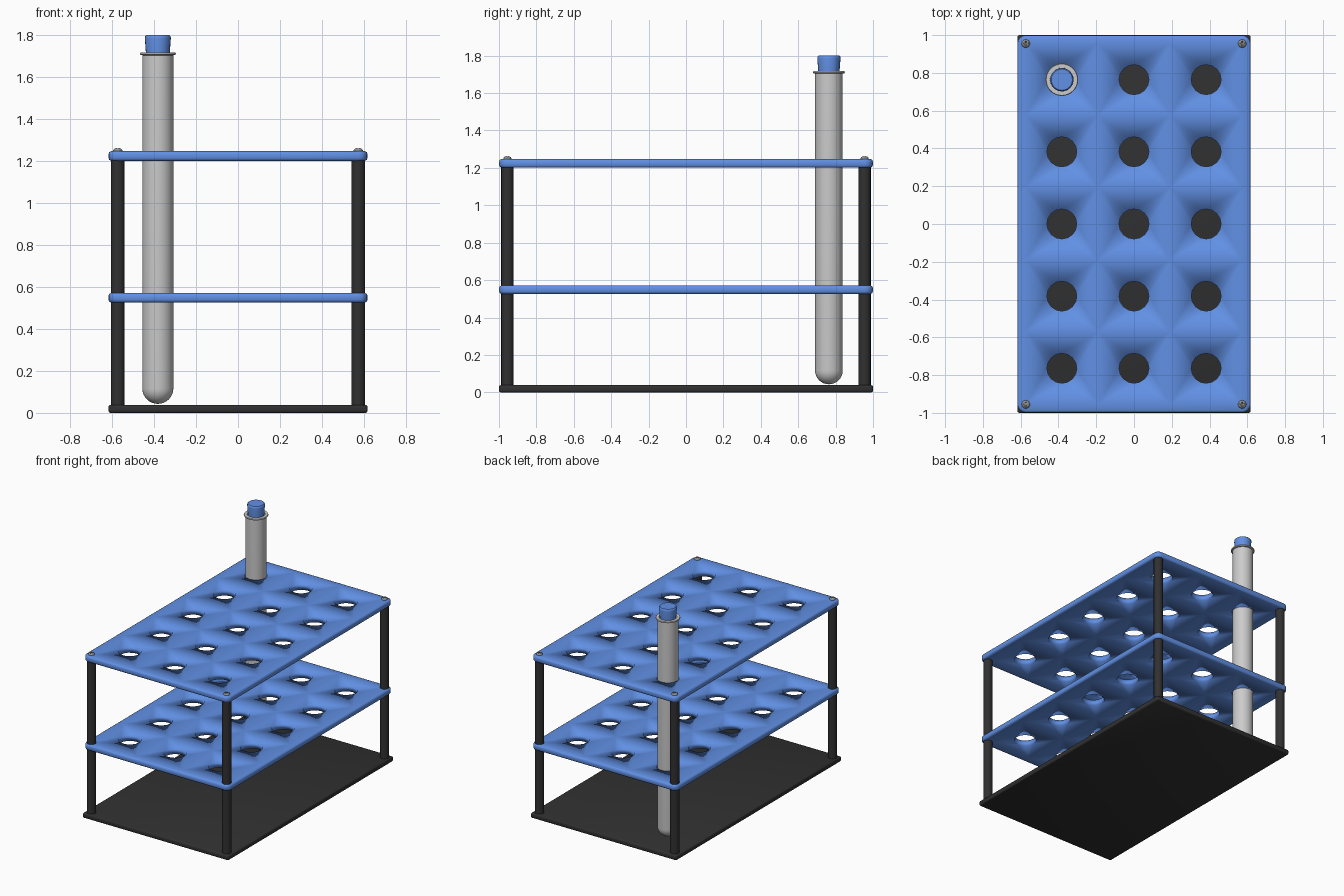
import bpy, bmesh
from math import sin, cos, pi, radians

if "Cube" in bpy.data.objects:
    bpy.data.objects.remove(bpy.data.objects["Cube"])

CELL = 0.382
NX, NY = 3, 5
X, Y = NX * CELL / 2, NY * CELL / 2      # post centres / inner plate rectangle
HOLE, SEG = 0.079, 16


def material(name, rgb):
    m = bpy.data.materials.new(name)
    m.diffuse_color = (*rgb, 1)
    m.use_nodes = True
    m.node_tree.nodes["Principled BSDF"].inputs["Base Color"].default_value = m.diffuse_color
    return m


BLUE = material("blue_plastic", (0.12, 0.28, 0.78))
BLACK = material("black_plastic", (0.03, 0.03, 0.03))
STEEL = material("dark_steel", (0.3, 0.3, 0.3))


def finish(name, bm, mat=None, angle=None, loc=(0, 0, 0)):
    bmesh.ops.remove_doubles(bm, verts=bm.verts, dist=1e-5)
    bmesh.ops.recalc_face_normals(bm, faces=bm.faces)
    for f in bm.faces:
        f.smooth = True
    me = bpy.data.meshes.new(name)
    bm.to_mesh(me)
    bm.free()
    ob = bpy.data.objects.new(name, me)
    ob.location = loc
    bpy.context.collection.objects.link(ob)
    if mat:
        me.materials.append(mat)
    if angle:
        bpy.ops.object.select_all(action='DESELECT')
        ob.select_set(True)
        bpy.context.view_layer.objects.active = ob
        bpy.ops.object.shade_smooth_by_angle(angle=radians(angle))
    return ob


def lathe(name, profile, sides, loc, mat=None, angle=40):
    bm = bmesh.new()
    vs = [bm.verts.new((r, 0, z)) for r, z in profile]
    es = [bm.edges.new(p) for p in zip(vs, vs[1:])]
    bmesh.ops.spin(bm, geom=vs + es, cent=(0, 0, 0), axis=(0, 0, 1),
                   angle=2 * pi, steps=sides)
    return finish(name, bm, mat, angle, loc)


def face(bm, pts):
    bm.faces.new([bm.verts.new(p) for p in pts])


def perimeter():
    """Points round the inner rectangle with an outward angle each."""
    c = [(X, -Y), (X, Y), (-X, Y), (-X, -Y)]
    out = []
    for k in range(4):
        (ax, ay), (bx, by) = c[k], c[(k + 1) % 4]
        n = (NY, NX)[k % 2]
        for j in range(n + 1):
            out.append((ax + (bx - ax) * j / n, ay + (by - ay) * j / n, k * pi / 2))
        out += [(bx, by, k * pi / 2 + s * pi / 8) for s in (1, 2, 3)]
    return out


def plate(name, z0, z1):
    bm = bmesh.new()
    # cells, each a square with a round hole
    for i in range(NX):
        for j in range(NY):
            cx, cy = (i + 0.5) * CELL - X, (j + 0.5) * CELL - Y
            h = CELL / 2
            ring = [(cx + HOLE * cos(2 * pi * s / SEG), cy + HOLE * sin(2 * pi * s / SEG))
                    for s in range(SEG)]
            corner = [(cx + h, cy + h), (cx - h, cy + h), (cx - h, cy - h), (cx + h, cy - h)]
            tris = []
            for s in range(SEG):
                a, b = ring[s], ring[(s + 1) % SEG]
                tris.append((corner[s * 4 // SEG], b, a))
                face(bm, [(*a, z0), (*b, z0), (*b, z1), (*a, z1)])
            for q in range(4):
                tris.append((corner[q], corner[(q + 1) % 4], ring[(q + 1) * SEG // 4 % SEG]))
            for t in tris:
                for z in (z0, z1):
                    face(bm, [(*p, z) for p in t])
    # rounded rim swept round the outside
    rim = [(0, z1), (.032, z1), (.040, z1 - .004), (.044, z1 - .013),
           (.044, z0 + .013), (.040, z0 + .004), (.032, z0), (0, z0)]
    per = perimeter()
    loops = [[(x + d * cos(a), y + d * sin(a), z) for x, y, a in per] for d, z in rim]
    for lo, hi in zip(loops, loops[1:]):
        for k in range(len(per)):
            n = (k + 1) % len(per)
            quad = [lo[k], lo[n], hi[n], hi[k]]
            pts = []
            for p in quad:
                if all(sum((u - v) ** 2 for u, v in zip(p, o)) > 1e-10 for o in pts):
                    pts.append(p)
            if len(pts) > 2:
                face(bm, pts)
    return finish(name, bm, BLUE)


def box(name, size, loc, mat, bevel=0.0):
    bm = bmesh.new()
    bmesh.ops.create_cube(bm, size=1)
    bmesh.ops.scale(bm, vec=size, verts=bm.verts)
    if bevel:
        bmesh.ops.bevel(bm, geom=bm.edges[:], offset=bevel, segments=2,
                        profile=0.5, affect='EDGES')
    return finish(name, bm, mat, None, loc)


# base and the two perforated shelves
box("base", (1.234, 2.0, 0.038), (0, 0, 0.019), BLACK, 0.009)
plate("lower_shelf", 0.526, 0.571)
plate("upper_shelf", 1.201, 1.247)

# corner posts and cross-slotted screws
for sx, sy in ((-1, -1), (1, -1), (1, 1), (-1, 1)):
    at = (sx * X, sy * Y, 0)
    lathe("post", [(0, 0.03), (0.033, 0.03), (0.033, 1.21), (0, 1.21)], 16, at, BLACK)
    dome = [(0, 1.24), (0.022, 1.24), (0.022, 1.25)]
    dome += [(0.022 * cos(t * pi / 8), 1.25 + 0.013 * sin(t * pi / 8)) for t in (1, 2, 3)]
    screw = lathe("screw", dome + [(0, 1.263)], 16, at, STEEL)
    for size in ((0.026, 0.006, 0.014), (0.006, 0.026, 0.014)):
        cut = box("slot_cutter", size, (at[0], at[1], 1.263), STEEL)
        cut.hide_render = True
        cut.hide_viewport = True
        mod = screw.modifiers.new("slot", 'BOOLEAN')
        mod.operation = 'DIFFERENCE'
        mod.object = cut

# hollow test tube with a lip, and its stopper
tube_at = (-CELL, 2 * CELL, 0)
R, r, zc = 0.074, 0.062, 0.117
outer = [(R * sin(t * pi / 16), zc - R * cos(t * pi / 16)) for t in range(9)]
inner = [(r * sin(t * pi / 16), zc - r * cos(t * pi / 16)) for t in range(8, -1, -1)]
lip = [(R, 1.704), (0.083, 1.706), (0.086, 1.711), (0.083, 1.717), (r, 1.717)]
lathe("test_tube", outer + lip + inner, 32, tube_at)
lathe("stopper", [(0, 1.62), (0.054, 1.62), (0.057, 1.717), (0.062, 1.785),
                  (0.061, 1.795), (0.056, 1.8), (0, 1.8)], 24, tube_at, BLUE)
